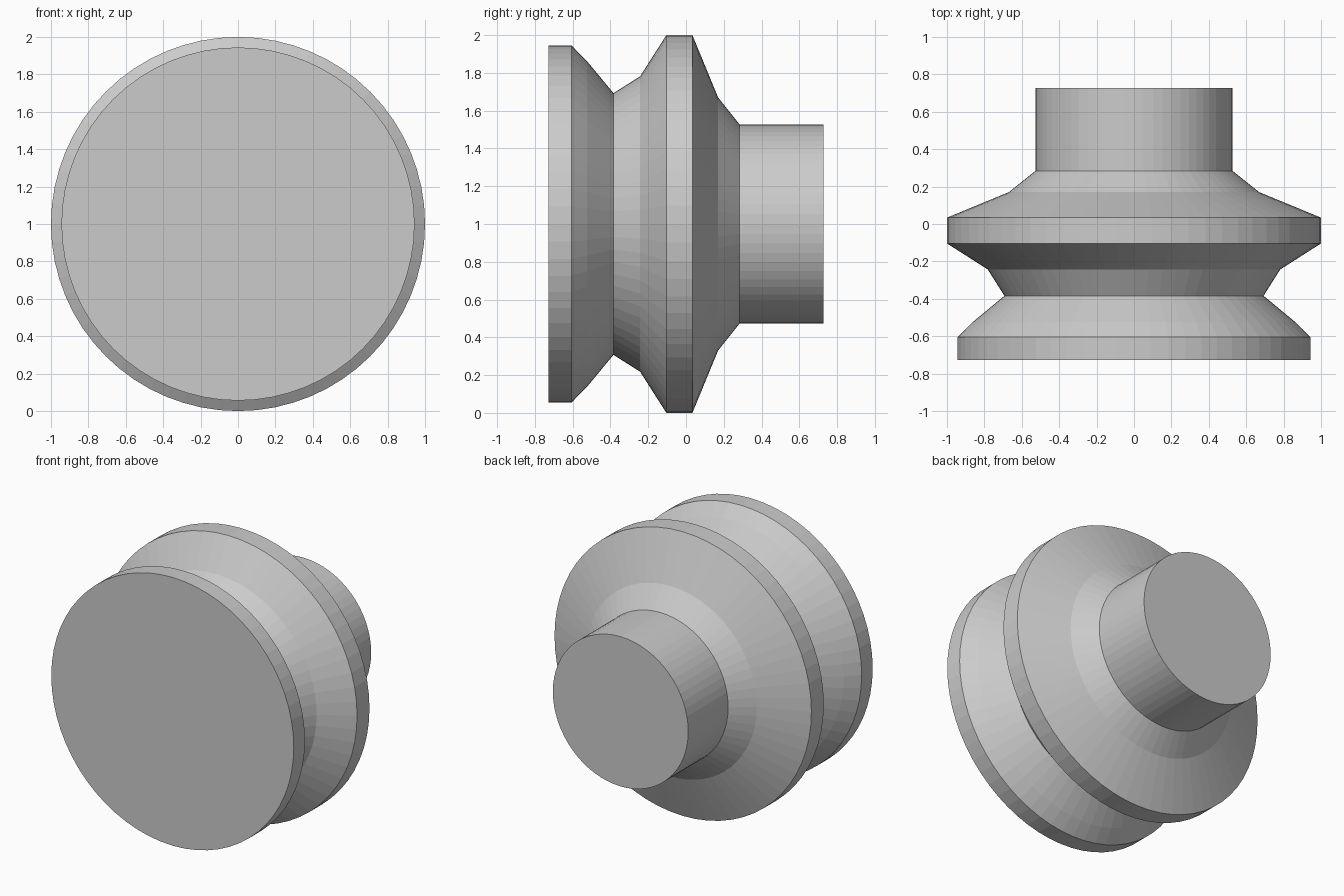
import bpy, bmesh
from math import sin, cos, tau

if "Cube" in bpy.data.objects:
    bpy.data.objects.remove(bpy.data.objects["Cube"])

SIDES = 64
CENTRE_Z = 1.0

# Half profile of the turned body: (position along y, radius)
PROFILE = [
    (-0.728, 0.944), (-0.605, 0.944), (-0.524, 0.862),   # front disc and its bevel
    (-0.384, 0.693), (-0.243, 0.782),                    # waist groove
    (-0.104, 1.0), (0.034, 1.0),                         # wide rim
    (0.17, 0.67), (0.284, 0.527), (0.728, 0.527),        # shoulder and rear shaft
]


def lathe_y(name, profile):
    bm = bmesh.new()
    rings = [[bm.verts.new((r * sin(tau * i / SIDES), y, CENTRE_Z + r * cos(tau * i / SIDES)))
              for i in range(SIDES)] for y, r in profile]
    for a, b in zip(rings, rings[1:]):
        for i in range(SIDES):
            j = (i + 1) % SIDES
            bm.faces.new((a[i], a[j], b[j], b[i]))
    # Flat end caps
    bm.faces.new(rings[0])
    bm.faces.new(rings[-1])
    bmesh.ops.recalc_face_normals(bm, faces=bm.faces)
    mesh = bpy.data.meshes.new(name)
    bm.to_mesh(mesh)
    bm.free()
    obj = bpy.data.objects.new(name, mesh)
    bpy.context.collection.objects.link(obj)
    return obj


# Turned knob: disc, groove, rim and shaft in one piece
lathe_y("turned_knob", PROFILE)
